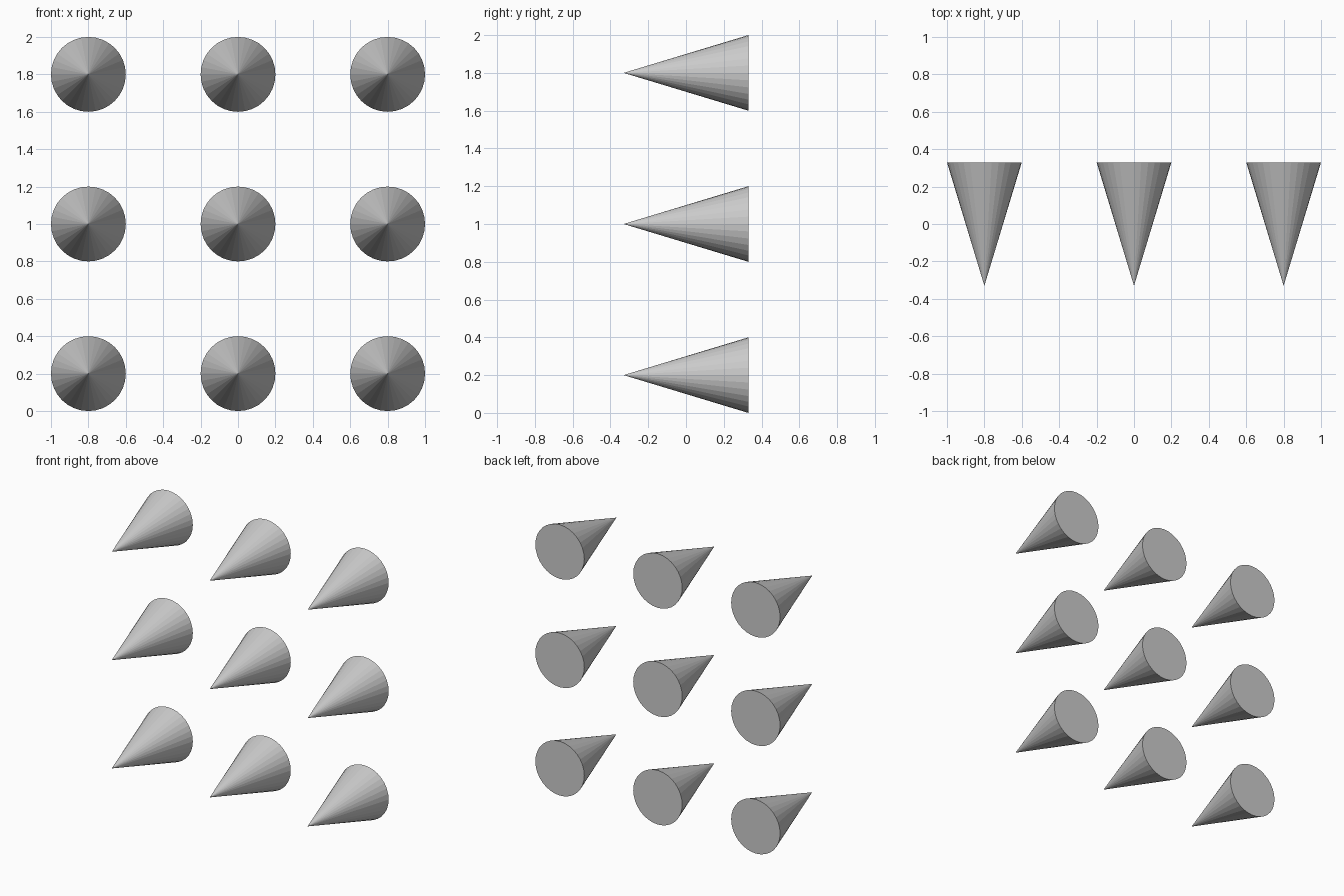
import bpy
import math

if "Cube" in bpy.data.objects:
    bpy.data.objects.remove(bpy.data.objects["Cube"])

RADIUS = 0.2
LENGTH = 0.66
SPACING = 0.8

# 3 x 3 wall of flat-shaded cones, points facing the front (-y)
for row in range(3):
    for col in range(3):
        bpy.ops.mesh.primitive_cone_add(
            vertices=32, radius1=RADIUS, radius2=0, depth=LENGTH,
            location=((col - 1) * SPACING, 0, RADIUS + row * SPACING),
            rotation=(math.pi / 2, 0, 0))
        bpy.context.object.name = f"cone_row{row + 1}_column{col + 1}"
